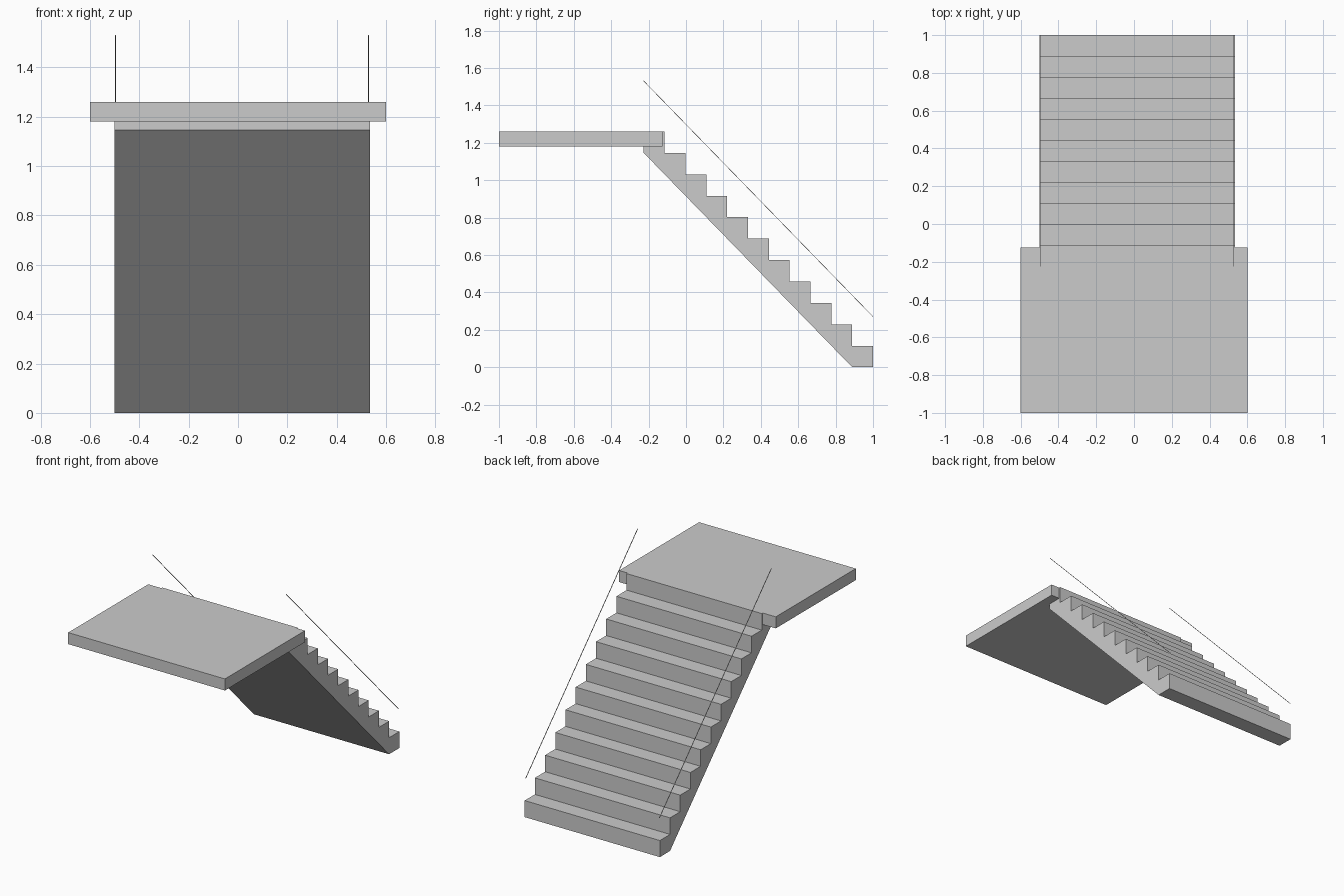
import bpy, bmesh

if "Cube" in bpy.data.objects:
    bpy.data.objects.remove(bpy.data.objects["Cube"])

STEPS = 11
RISE = 1.26 / STEPS
RUN = 1.226 / STEPS
X0, X1 = -0.5, 0.535


def extrude_profile(name, profile, x0, x1):
    """Extrude a (y, z) outline from x0 to x1."""
    bm = bmesh.new()
    face = bm.faces.new([bm.verts.new((x0, y, z)) for y, z in profile])
    ext = bmesh.ops.extrude_face_region(bm, geom=[face])
    verts = [v for v in ext["geom"] if isinstance(v, bmesh.types.BMVert)]
    bmesh.ops.translate(bm, verts=verts, vec=(x1 - x0, 0, 0))
    bmesh.ops.recalc_face_normals(bm, faces=bm.faces)
    mesh = bpy.data.meshes.new(name)
    bm.to_mesh(mesh)
    bm.free()
    obj = bpy.data.objects.new(name, mesh)
    bpy.context.collection.objects.link(obj)
    return obj


# Stair flight: sawtooth treads above a sloping underside
back = 1 - STEPS * RUN
outline = [(1 - RUN, 0), (1, 0)]
for i in range(STEPS):
    top = (i + 1) * RISE
    outline += [(1 - i * RUN, top), (1 - (i + 1) * RUN, top)]
outline.append((back, 1.26 - RISE))
extrude_profile("stair_flight", outline, X0, X1)

# Landing slab
extrude_profile("landing", [(-1, 1.18), (-0.125, 1.18), (-0.125, 1.26), (-1, 1.26)], -0.6, 0.6)

# Thin sloping handrails
T = 0.002
for name, x in (("left_handrail", -0.496), ("right_handrail", 0.528)):
    extrude_profile(name, [(1, 0.27 - T), (1, 0.27 + T), (back, 1.53 + T), (back, 1.53 - T)],
                    x - T, x + T)
